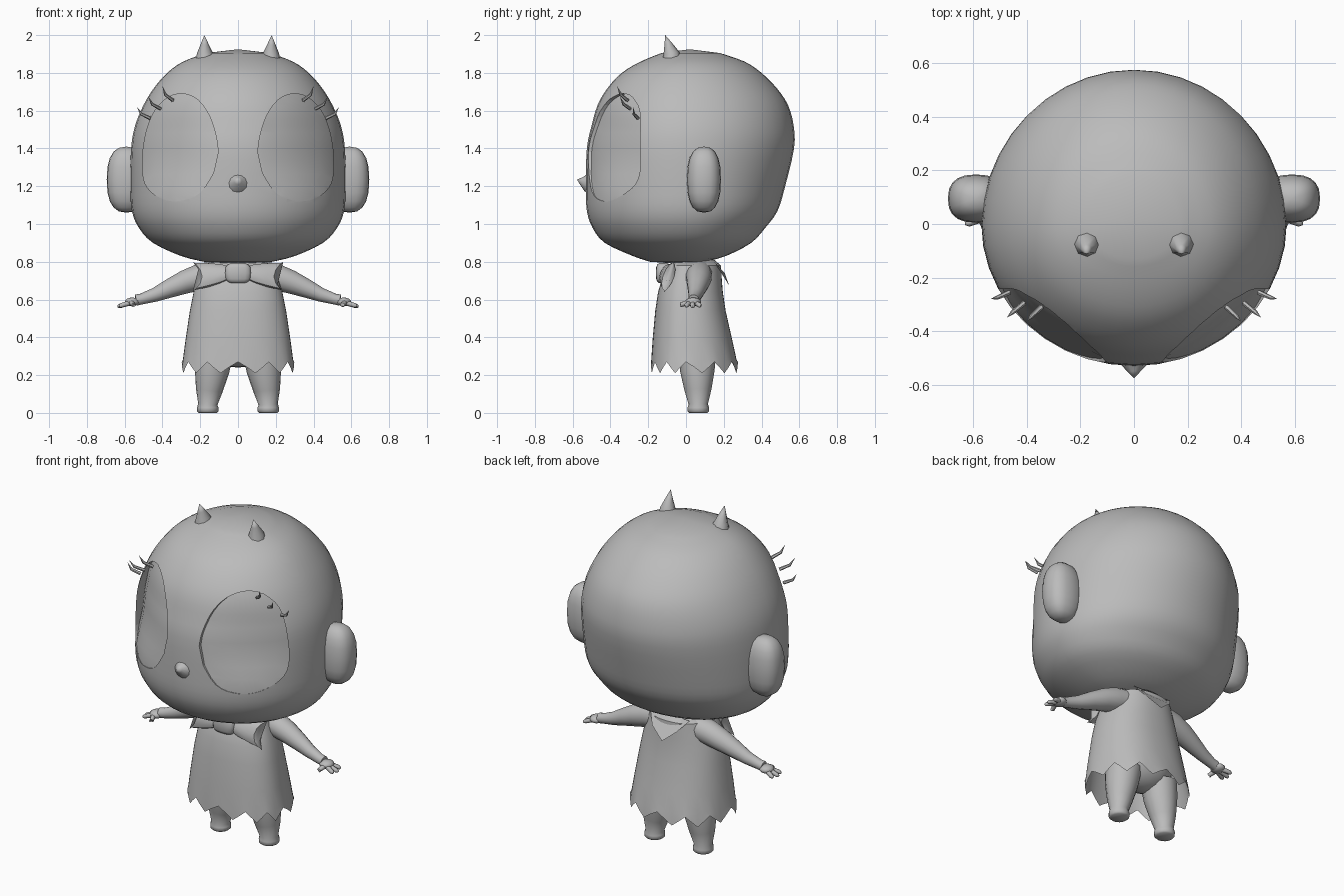
import bpy, bmesh, math
from mathutils import Vector

if "Cube" in bpy.data.objects:
    bpy.data.objects.remove(bpy.data.objects["Cube"])

grey = bpy.data.materials.new("plain grey")
grey.diffuse_color = (0.5, 0.5, 0.5, 1)
grey.use_nodes = True
grey.node_tree.nodes["Principled BSDF"].inputs["Base Color"].default_value = grey.diffuse_color


def finish(name, bm, smooth=40):
    bmesh.ops.recalc_face_normals(bm, faces=bm.faces)
    me = bpy.data.meshes.new(name)
    bm.to_mesh(me)
    bm.free()
    me.materials.append(grey)
    ob = bpy.data.objects.new(name, me)
    bpy.context.collection.objects.link(ob)
    if smooth:
        bpy.ops.object.select_all(action='DESELECT')
        ob.select_set(True)
        bpy.context.view_layer.objects.active = ob
        bpy.ops.object.shade_smooth_by_angle(angle=math.radians(smooth))
    return ob


def loft(name, rings, caps=(True, True), smooth=40):
    """Skin a list of point rings; one-point rings make a pole."""
    bm = bmesh.new()
    vs = [[bm.verts.new(p) for p in r] for r in rings]
    for a, b in zip(vs, vs[1:]):
        n = max(len(a), len(b))
        for i in range(n):
            j = (i + 1) % n
            if len(a) == 1:
                bm.faces.new((a[0], b[i], b[j]))
            elif len(b) == 1:
                bm.faces.new((a[i], a[j], b[0]))
            else:
                bm.faces.new((a[i], a[j], b[j], b[i]))
    for r, cap in ((vs[0], caps[0]), (vs[-1], caps[1])):
        if cap and len(r) > 2:
            bm.faces.new(r)
    return finish(name, bm, smooth)


def spow(v, p):
    return math.copysign(abs(v) ** p, v)


def section(z, w, f, b, n=2.0, segs=40):
    """Flat ring with half width w, front depth f and back depth b."""
    out = []
    for i in range(segs):
        t = 2 * math.pi * i / segs
        x, y = spow(math.cos(t), 2 / n), spow(math.sin(t), 2 / n)
        out.append(Vector((w * x, y * (f if y < 0 else b), z)))
    return out


def catmull(rows, steps):
    out = []
    for i in range(len(rows) - 1):
        p = [rows[max(0, min(len(rows) - 1, i + k))] for k in (-1, 0, 1, 2)]
        for s in range(steps):
            t = s / steps
            out.append([0.5 * (2 * b + (c - a) * t + (2 * a - 5 * b + 4 * c - d) * t * t
                               + (3 * b - a - 3 * c + d) * t ** 3)
                        for a, b, c, d in zip(*p)])
    return out + [list(rows[-1])]


def tube(name, pts, segs=12, smooth=50, flat=1.0):
    """Tapered tube through (x, y, z, radius) points."""
    rings = []
    for i, p in enumerate(pts):
        c = Vector(p[:3])
        if p[3] == 0:
            rings.append([c])
            continue
        d = Vector(pts[min(i + 1, len(pts) - 1)][:3]) - Vector(pts[max(i - 1, 0)][:3])
        d.normalize()
        u = d.cross(Vector((0, 1, 0)) if abs(d.y) < 0.8 else Vector((1, 0, 0))).normalized()
        v = d.cross(u)
        rings.append([c + p[3] * (u * flat * math.cos(a) + v * math.sin(a))
                      for a in (2 * math.pi * k / segs for k in range(segs))])
    return loft(name, rings, smooth=smooth)


def blob(name, centre, radii, p=1.0, segs=20):
    """Ellipsoid; p below 1 makes it boxier."""
    bm = bmesh.new()
    bmesh.ops.create_uvsphere(bm, u_segments=segs, v_segments=segs // 2, radius=1)
    for v in bm.verts:
        v.co = Vector([c + r * spow(k, p) for c, r, k in zip(centre, radii, v.co)])
    return finish(name, bm, 60)


# Head: rows of height, half width, front depth, back depth
HEAD = [(.80, .18, .19, .10), (.83, .30, .28, .21), (.90, .45, .43, .345), (.98, .525, .495, .42),
        (1.07, .562, .525, .485), (1.2, .57, .53, .525), (1.4, .566, .525, .572), (1.52, .545, .50, .57),
        (1.63, .50, .468, .54), (1.72, .445, .415, .48), (1.80, .375, .34, .40),
        (1.86, .29, .24, .31), (1.905, .17, .13, .18)]


def head_shape(name, flatten):
    rings = [[Vector((0, 0, .787))]]
    for z, w, f, b in catmull(HEAD, 3):
        n = 2.0
        if flatten:
            k = max(0, min(1, (z - 1.10) / .28))
            top = max(0, min(1, (z - 1.5) / .2))
            n -= .43 * k * k * (3 - 2 * k) - .2 * top * k
        rings.append(section(z, w, f, b, n))
    rings.append([Vector((0, 0.02, 1.925))])
    return loft(name, rings)


head = head_shape("head", False)
eye_core = head_shape("eye_core", True)
eye_core.scale = (.997, .997, .997)
eye_core.location.z = .004

# Eye sockets: arch-shaped cutters leave flattened, recessed eyes
ARCH = [(.105, 1.38), (.115, 1.46), (.15, 1.57), (.21, 1.655), (.29, 1.69), (.37, 1.67), (.44, 1.60),
        (.485, 1.49), (.505, 1.36), (.50, 1.24), (.46, 1.17), (.38, 1.125), (.29, 1.125), (.20, 1.165),
        (.13, 1.27)]
arch = catmull(ARCH, 3)
for s, side in ((1, "left"), (-1, "right")):
    cutter = loft("eye_cutter_" + side, [[Vector((s * x, y, z)) for x, z in arch] for y in (-.9, -.06)],
                  smooth=0)
    m = cutter.modifiers.new("keep eye", 'BOOLEAN')
    m.operation, m.solver, m.object = 'DIFFERENCE', 'EXACT', eye_core
    m = head.modifiers.new("socket " + side, 'BOOLEAN')
    m.operation, m.solver, m.object = 'DIFFERENCE', 'EXACT', cutter
    cutter.hide_render = True
eye_core.hide_render = True

# Nose
tube("nose", [(0, -.49, 1.215, .075), (0, -.53, 1.22, .045), (0, -.555, 1.228, .02), (0, -.577, 1.235, 0)], 12)

# Dress with zigzag hem
DRESS = [(.81, .12, .04, .15), (.78, .19, .09, .185), (.70, .215, .13, .19), (.64, .235, .148, .195),
         (.54, .255, .163, .21), (.385, .278, .177, .245), (.28, .292, .184, .268), (.24, .298, .186, .275)]
rings = [section(*r, 2.3, 48) for r in DRESS]
for i, v in enumerate(rings[-1]):
    v.z += .03 * (abs((i % 4) - 2) - 1)
loft("dress", rings, caps=(True, False))
blob("hips", (0, .05, .38), (.2, .13, .14))

# Collar point at the back
bm = bmesh.new()
tri = [(-.13, .15, .80), (.13, .15, .80), (.08, .205, .74), (0, .228, .675), (-.08, .205, .74)]
bm.faces.new([bm.verts.new(p) for p in tri])
bmesh.ops.solidify(bm, geom=bm.faces[:], thickness=.008)
finish("collar", bm)

# Bow tie
blob("bow_knot", (0, -.12, .74), (.07, .04, .055), .6, 16)
for s, side in ((1, "left"), (-1, "right")):
    rings = []
    for x, z, h, d in ((.05, .742, .035, .02), (.09, .737, .05, .03), (.15, .73, .062, .035),
                       (.19, .722, .072, .03), (.20, .72, .08, .012)):
        ring = []
        for k in range(12):
            a = 2 * math.pi * k / 12
            dz = h * math.sin(a)
            ring.append(Vector((s * (x + (.04 * abs(math.sin(a)) ** 2 if x > .18 else 0)),
                                -.125 + .2 * x + .3 * (z + dz - .74) - .0 + d * math.cos(a), z + dz)))
        rings.append(ring)
    loft("bow_wing_" + side, rings)

# Mirrored parts
for s, side in ((1, "left"), (-1, "right")):
    def mtube(name, pts, *args, **kw):
        return tube(name + "_" + side, [(s * x, y, z, r) for x, y, z, r in pts], *args, **kw)

    blob("ear_" + side, (s * .59, .095, 1.235), (.105, .09, .175), .8)
    mtube("horn", [(.175, -.075, 1.86, .052), (.175, -.078, 1.905, .042), (.177, -.095, 1.955, .02),
                   (.178, -.11, 2.0, 0)], 8)
    # Legs with small rounded feet
    mtube("leg", [(.16, .065, 0, .047), (.16, .065, .008, .056), (.16, .065, .028, .057),
                  (.16, .065, .045, .051), (.152, .063, .12, .071), (.138, .06, .22, .091),
                  (.125, .06, .32, .10)], 16)
    # Arms, hands and fingers
    mtube("arm", [(.12, .07, .735, .07), (.20, .068, .72, .07), (.28, .065, .693, .062),
                  (.36, .058, .66, .05), (.44, .05, .625, .037), (.51, .042, .603, .029),
                  (.54, .04, .597, .029)], 14)
    blob("hand_" + side, (s * .56, .038, .588), (.04, .043, .023), 1, 14)
    for i, (x, y, z) in enumerate(((.63, .002, .563), (.638, .035, .56), (.627, .072, .563), (.565, -.026, .566))):
        mtube("finger_%d" % (i + 1), [(.565, .035 + (y - .035) * .4, .585, .014),
                                      (x - .012, y, z + .006, .012), (x - .002, y, z + .001, .007),
                                      (x, y, z, 0)], 8)
    # Eyelashes
    for i, (a, b) in enumerate((((.345, -.31, 1.655), (.40, -.365, 1.73)),
                                ((.41, -.295, 1.61), (.475, -.35, 1.675)),
                                ((.465, -.255, 1.56), (.535, -.28, 1.62)))):
        mid = [(p + q) / 2 for p, q in zip(a, b)]
        mtube("lash_%d" % (i + 1), [(*a, .010), (mid[0] + .012, mid[1] - .008, mid[2] - .008, .008), (*b, 0)], 6)
